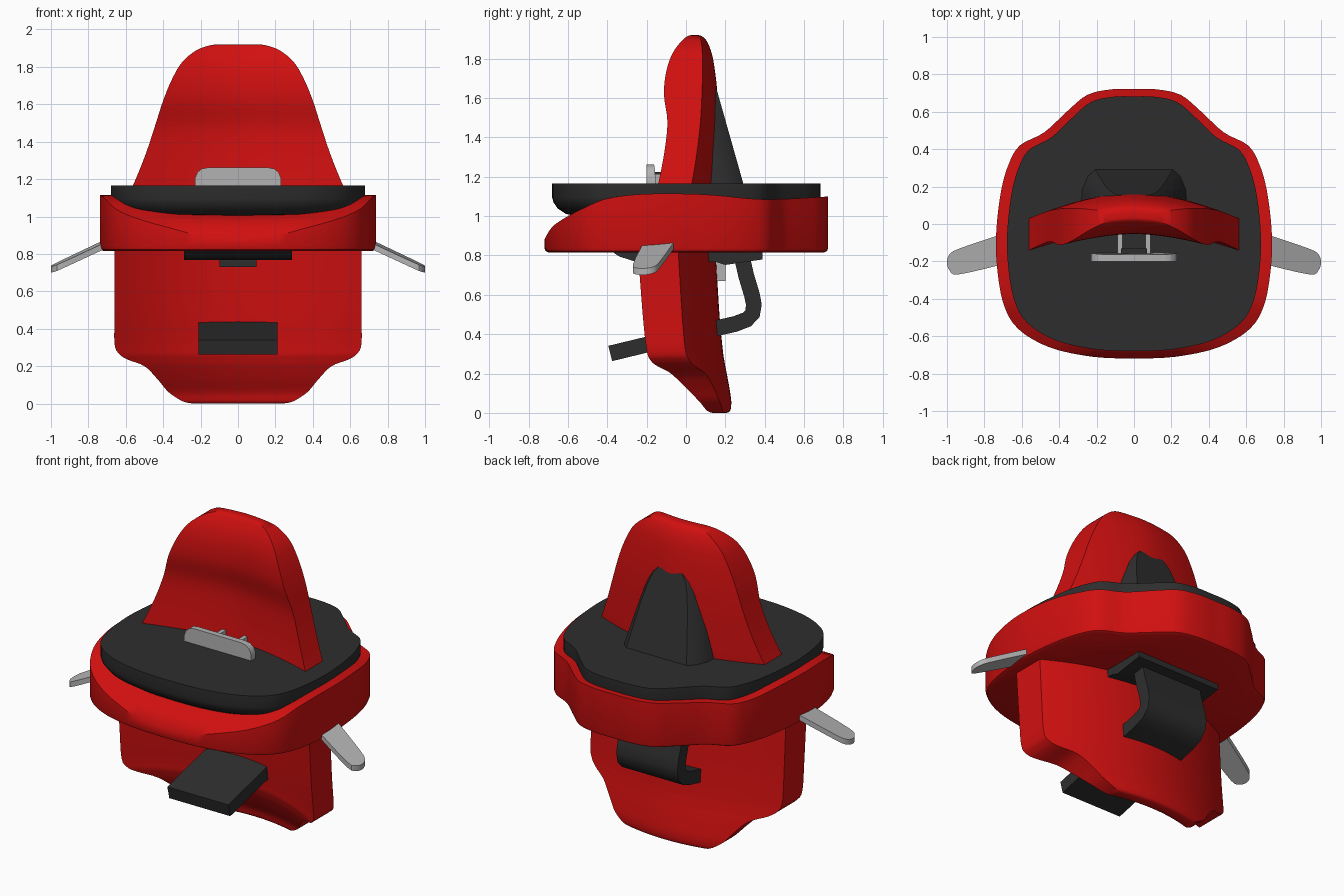
import bpy, bmesh, math
from mathutils import Vector

if "Cube" in bpy.data.objects:
    bpy.data.objects.remove(bpy.data.objects["Cube"])


def material(name, col):
    m = bpy.data.materials.new(name)
    m.diffuse_color = (*col, 1)
    m.use_nodes = True
    m.node_tree.nodes["Principled BSDF"].inputs["Base Color"].default_value = m.diffuse_color
    return m


RED = material("red", (0.64, 0.005, 0.005))
BLACK = material("charcoal", (0.027, 0.027, 0.027))
GREY = material("light grey", (0.45, 0.45, 0.45))


def finish(name, bm, mat, angle=35):
    bmesh.ops.recalc_face_normals(bm, faces=bm.faces)
    me = bpy.data.meshes.new(name)
    bm.to_mesh(me)
    bm.free()
    me.materials.append(mat)
    ob = bpy.data.objects.new(name, me)
    bpy.context.collection.objects.link(ob)
    bpy.ops.object.select_all(action='DESELECT')
    ob.select_set(True)
    bpy.context.view_layer.objects.active = ob
    bpy.ops.object.shade_smooth_by_angle(angle=math.radians(angle))
    return ob


def loft(name, rings, mat, angle=35):
    """Skin closed rings of equal length and cap both ends."""
    bm = bmesh.new()
    vs = [[bm.verts.new(p) for p in r] for r in rings]
    n = len(vs[0])
    for a, b in zip(vs, vs[1:]):
        for i in range(n):
            j = (i + 1) % n
            bm.faces.new((a[i], a[j], b[j], b[i]))
    bm.faces.new(vs[0])
    bm.faces.new(vs[-1])
    return finish(name, bm, mat, angle)


def smooth(pts, steps=5):
    """Catmull-Rom curve through points of any dimension."""
    p = [pts[0]] + list(pts) + [pts[-1]]
    out = []
    for a, b, c, d in zip(p, p[1:], p[2:], p[3:]):
        for s in range(steps):
            t = s / steps
            out.append(tuple(0.5 * (2 * y + (z - x) * t + (2 * x - 5 * y + 4 * z - w) * t * t
                                    + (3 * y - x - 3 * z + w) * t ** 3)
                             for x, y, z, w in zip(a, b, c, d)))
    out.append(tuple(pts[-1]))
    return out


def lerp_table(tab, v):
    for (a, fa), (b, fb) in zip(tab, tab[1:]):
        if v <= b:
            return fa + (fb - fa) * max(0, (v - a) / (b - a))
    return tab[-1][1]


def box(name, lo, hi, mat):
    ring = [(lo[0], lo[1]), (hi[0], lo[1]), (hi[0], hi[1]), (lo[0], hi[1])]
    return loft(name, [[(x, y, z) for x, y in ring] for z in (lo[2], hi[2])], mat)


def extrude_x(name, yz, hw, mat):
    return loft(name, [[(x, y, z) for y, z in yz] for x in (-hw, hw)], mat)


# Shared plan outline of tray and cushion
half = smooth([(0, -.72), (.22, -.71), (.45, -.66), (.62, -.56), (.70, -.42), (.735, -.2), (.735, -.02),
               (.71, .18), (.67, .32), (.61, .42), (.48, .49), (.36, .6), (.25, .69), (.12, .72), (0, .722)], 4)
outline = half + [(-x, y) for x, y in half[-2:0:-1]]

# Red tray whose rim drops towards the front
rim = smooth([(-.72, .88), (-.68, .945), (-.6, 1.0), (-.5, 1.05), (-.4, 1.09), (-.2, 1.113), (.1, 1.11),
              (.4, 1.085), (.73, 1.10)], 4)


def tray_ring(s, z=None):
    return [(x * s, y * s, lerp_table(rim, y * s) if z is None else z) for x, y in outline]


loft("tray", [tray_ring(.97, .815), tray_ring(.992, .823), tray_ring(1, .84), tray_ring(1),
              tray_ring(.95), tray_ring(.9), tray_ring(.8)], RED)

# Black cushion with a rounded underside
loft("cushion", [[(x * .92 * s, y * .945 * s, z) for x, y in outline]
                 for s, z in ((.82, 1.0), (.90, 1.012), (.96, 1.04), (.99, 1.07), (1, 1.095), (1, 1.167))], BLACK)


# Curved shells: rows of (z, half width, front y, back y), bent backwards at the centre
def shell(name, rows, w0, kf, kb, power):
    rings = []
    us = [i / 12 for i in range(-12, 13)]
    for z, w, f, b in smooth(rows, 4):
        bend = [(abs(u * w) / w0) ** power for u in us]
        rings.append([(u * w, f - kf * e, z) for u, e in zip(us, bend)]
                     + [(u * w, b - kb * e, z) for u, e in reversed(list(zip(us, bend)))])
    return loft(name, rings, RED, 40)


shell("backrest", [(1.1, .60, -.035, .165), (1.17, .56, -.03, .17), (1.33, .495, -.02, .17), (1.48, .445, -.02, .168),
                   (1.62, .40, -.05, .16), (1.74, .35, -.05, .147), (1.83, .295, -.03, .13),
                   (1.89, .22, .0, .105), (1.915, .15, .02, .08), (1.92, .11, .035, .06)], .56, .11, .14, 1.7)
shell("lower_shield", [(0, .24, .165, .205), (.012, .295, .15, .225), (.06, .37, .135, .23), (.13, .43, .09, .22),
                       (.2, .50, .05, .207), (.235, .59, .035, .2), (.265, .635, .025, .195), (.32, .66, .02, .187),
                       (.5, .66, .0, .17), (.83, .66, -.025, .15), (.9, .66, -.03, .145)], .66, .22, .19, 2)

# Black wedge bracing the backrest
brace = []
for z, s in ((1.15, 1), (1.3, .88), (1.45, .75), (1.55, .64), (1.61, .54), (1.65, .4)):
    d = .295 - .283 * (z - 1.17)
    prof = [(.29, .06), (.28, d - .11), (.25, d - .04), (.21, d - .005)]
    brace.append([(x * s, y, z) for x, y in prof] + [(-x * s, y, z) for x, y in reversed(prof)])
loft("backrest_brace", brace, BLACK)

# Grey buckle plate on the cushion with two rods
plate = [(.23, 1.15), (.23, 1.205), (.218, 1.235), (.195, 1.255), (.16, 1.262)]
plate += [(-x, z) for x, z in reversed(plate)]
loft("buckle_plate", [[(x, y0 + .3 * x * x * (y0 > -.18), z) for x, z in plate] for y0 in (-.2, -.172)], GREY)
for x in (-.075, .075):
    box("buckle_rod", (x - .013, -.18, 1.16), (x + .013, .0, 1.215), GREY)
box("buckle_block", (-.07, -.17, 1.15), (.07, -.13, 1.225), BLACK)

# Grey side levers sloping outwards
lever = smooth([(.66, -.04), (.74, -.065), (.93, -.13), (.985, -.16), (1.0, -.205), (.985, -.25), (.94, -.27),
                (.74, -.225), (.66, -.2)], 3)
for s in (-1, 1):
    loft("side_lever", [[(s * x, y, .872 - .44 * (x - .7) + .1 * (y + .15) - t) for x, y in lever]
                        for t in (0, .033)], GREY)

# Bracket under the tray
extrude_x("under_bracket", [(-.39, .83), (-.34, .795), (-.27, .773), (-.2, .768), (.15, .768), (.2, .752),
                            (.39, .78), (.39, .83)], .29, BLACK)
box("bracket_stop", (-.1, -.15, .73), (.1, .1, .78), BLACK)
box("bracket_bolt", (-.04, .14, .67), (.04, .2, .78), GREY)

# Bent strap from the bracket down and forward through the shield
path = [Vector(p) for p in ((.285, .79), (.305, .70), (.335, .60), (.345, .55), (.338, .505), (.31, .475),
                            (.25, .452), (.0, .395), (-.385, .302))]
left, right = [], []
for i, p in enumerate(path):
    t = (path[min(i + 1, len(path) - 1)] - path[max(i - 1, 0)]).normalized()
    nrm = Vector((-t.y, t.x)) * .04
    left.append(p + nrm)
    right.append(p - nrm)
extrude_x("strap", [tuple(p) for p in left + right[::-1]], .21, BLACK)
